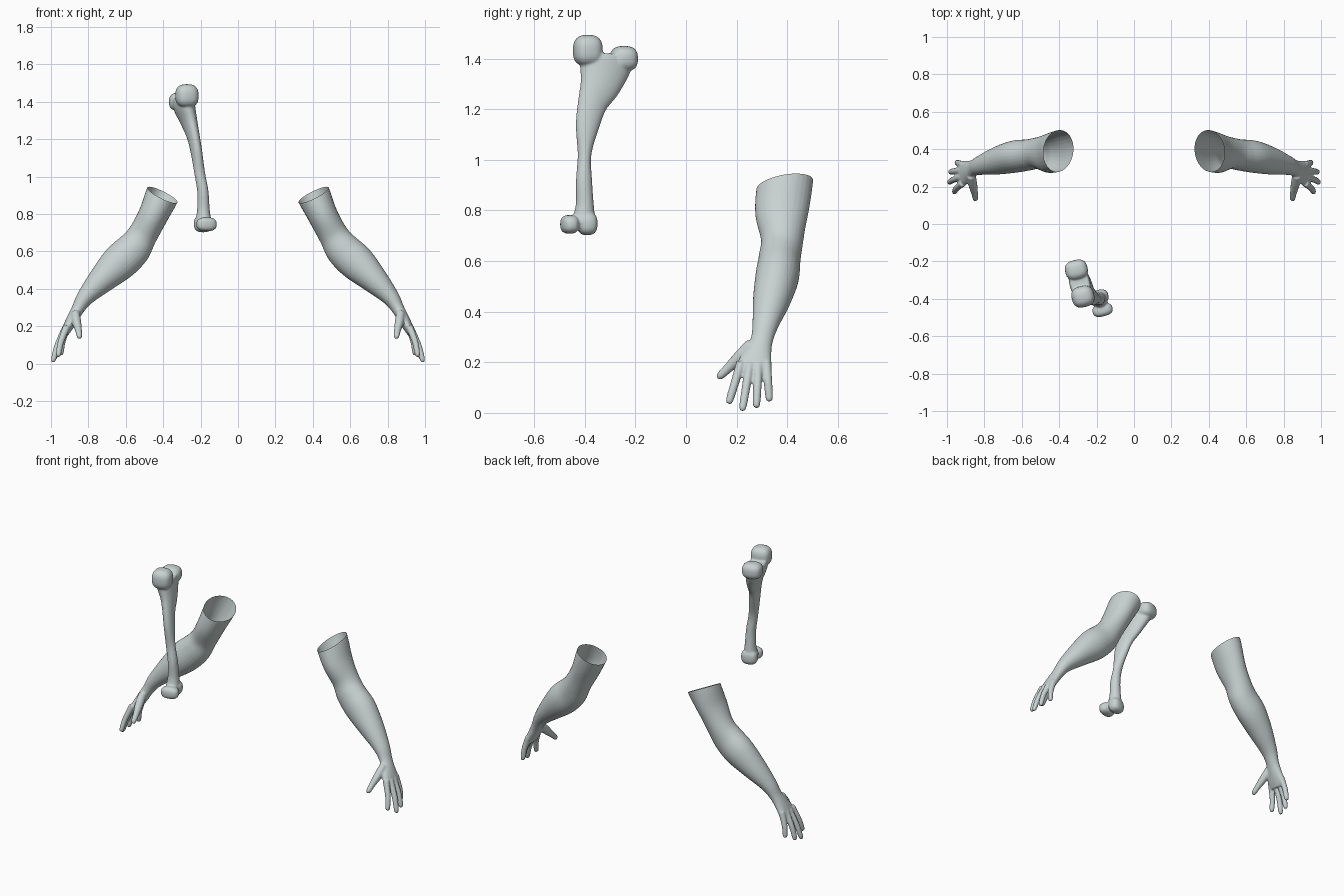
import bpy, bmesh, math
from mathutils import Vector

cube = bpy.data.objects.get("Cube")
if cube:
    bpy.data.objects.remove(cube, do_unlink=True)

clay = bpy.data.materials.new("pale_grey_green")
clay.use_nodes = True
COLOUR = (0.58, 0.65, 0.64, 1)
clay.diffuse_color = COLOUR
shader = next(n for n in clay.node_tree.nodes if n.type == "BSDF_PRINCIPLED")
shader.inputs["Base Color"].default_value = COLOUR
shader.inputs["Roughness"].default_value = 0.6


def resample(rows, steps=6):
    """Smooth curve through rows of numbers."""
    rows = [Vector(r) for r in rows]
    pts = [rows[0] * 2 - rows[1]] + rows + [rows[-1] * 2 - rows[-2]]
    out = []
    for a, b, c, d in zip(pts, pts[1:], pts[2:], pts[3:]):
        for k in range(steps):
            t = k / steps
            out.append(b + (c - a) * (t / 2)
                       + (a * 2 - b * 5 + c * 4 - d) * (t * t / 2)
                       + (b * 3 - a - c * 3 + d) * (t ** 3 / 2))
    return out + [rows[-1]]


def loft(bm, rows, side=(0, 1, 0), sides=28):
    """Closed tube through rows of x, y, z, depth radius, side radius."""
    rows = resample(rows)
    rings = []
    for i, row in enumerate(rows):
        ahead, behind = rows[min(i + 1, len(rows) - 1)], rows[max(i - 1, 0)]
        t = Vector((ahead - behind)[:3]).normalized()
        u = Vector(side).cross(t).normalized()
        v = t.cross(u)
        rings.append([bm.verts.new(Vector(row[:3])
                                   + u * (row[3] * math.cos(math.tau * k / sides))
                                   + v * (row[4] * math.sin(math.tau * k / sides)))
                      for k in range(sides)])
    for a, b in zip(rings, rings[1:]):
        for k in range(sides):
            j = (k + 1) % sides
            bm.faces.new((a[k], a[j], b[j], b[k]))
    bm.faces.new(rings[0][::-1])
    bm.faces.new(rings[-1])


def lobe(bm, centre, radii, turn, power=0.75):
    """Slightly boxy ellipsoid turned about the vertical."""
    new = bmesh.ops.create_uvsphere(bm, u_segments=32, v_segments=20, radius=1)["verts"]
    c, s = math.cos(turn), math.sin(turn)
    for vert in new:
        x, y, z = [math.copysign(abs(q) ** power, q) * r for q, r in zip(vert.co, radii)]
        vert.co = Vector(centre) + Vector((x * c - y * s, x * s + y * c, z))


def fuse(name, bm, voxel, rounds):
    """Melt the overlapping solids into one smooth skin."""
    bmesh.ops.recalc_face_normals(bm, faces=bm.faces)
    mesh = bpy.data.meshes.new(name)
    bm.to_mesh(mesh)
    bm.free()
    obj = bpy.data.objects.new(name, mesh)
    bpy.context.collection.objects.link(obj)
    remesh = obj.modifiers.new("Remesh", "REMESH")
    remesh.mode = "VOXEL"
    remesh.voxel_size = voxel
    smooth = obj.modifiers.new("Smooth", "SMOOTH")
    smooth.factor = 0.5
    smooth.iterations = rounds
    graph = bpy.context.evaluated_depsgraph_get()
    result = bpy.data.meshes.new_from_object(obj.evaluated_get(graph))
    obj.modifiers.clear()
    obj.data = result
    bpy.data.meshes.remove(mesh)
    finish(obj)
    return obj


def finish(obj):
    obj.data.materials.clear()
    obj.data.materials.append(clay)
    for p in obj.data.polygons:
        p.use_smooth = True
        p.material_index = 0


# Arm from above the open end down to the knuckles
bm = bmesh.new()
loft(bm, [
    (.36, .40, 1.0, .09, .11),
    (.405, .39, .9, .09, .11),
    (.455, .378, .79, .08, .105),
    (.512, .38, .685, .08, .084),
    (.562, .37, .61, .094, .083),
    (.638, .36, .537, .097, .086),
    (.732, .338, .445, .073, .074),
    (.816, .315, .355, .047, .053),
    (.857, .3, .29, .034, .044),
    (.885, .285, .24, .031, .054),
    (.912, .272, .19, .026, .068),
    (.928, .268, .155, .018, .064)])

# Fingers: root and tip
for root, tip in [((.915, .218, .2), (.962, .168, .036)),
                  ((.922, .252, .19), (.99, .222, .008)),
                  ((.922, .286, .19), (.983, .278, .02)),
                  ((.912, .318, .2), (.947, .33, .045))]:
    root, tip = Vector(root), Vector(tip)
    bend = Vector((.008, 0, 0))
    loft(bm, [(*root, .02, .019),
              (*(root.lerp(tip, .5) + bend), .017, .017),
              (*(root.lerp(tip, .9) + bend / 4), .014, .015),
              (*tip, .007, .008)], sides=16)

# Thumb
loft(bm, [(.87, .26, .27, .024, .026), (.862, .212, .22, .024, .026),
          (.852, .165, .175, .018, .019), (.848, .137, .148, .015, .016),
          (.847, .124, .137, .007, .008)], sides=16)
left_arm = fuse("left_arm", bm, 0.005, 5)

# Open the upper end and leave a hollow shell
bm = bmesh.new()
bm.from_mesh(left_arm.data)
bmesh.ops.bisect_plane(bm, geom=bm.verts[:] + bm.edges[:] + bm.faces[:],
                       plane_co=(.405, .39, .902), plane_no=(-.44, -.17, .88),
                       clear_outer=True)
bm.to_mesh(left_arm.data)

# Mirrored arm
for v in bm.verts:
    v.co.x = -v.co.x
bmesh.ops.reverse_faces(bm, faces=bm.faces)
right_mesh = bpy.data.meshes.new("right_arm")
bm.to_mesh(right_mesh)
bm.free()
right_arm = bpy.data.objects.new("right_arm", right_mesh)
bpy.context.collection.objects.link(right_arm)
finish(left_arm)
finish(right_arm)

# Bone: flaring shaft with two knobs at each end
bm = bmesh.new()
turn = math.radians(14)
loft(bm, [
    (-.185, -.405, .75, .045, .05),
    (-.185, -.4, .82, .034, .036),
    (-.188, -.403, .92, .03, .032),
    (-.205, -.401, 1.02, .029, .027),
    (-.222, -.39, 1.13, .03, .047),
    (-.24, -.37, 1.22, .033, .06),
    (-.263, -.338, 1.3, .043, .084),
    (-.288, -.318, 1.38, .056, .105),
    (-.29, -.315, 1.42, .05, .09)],
    side=(-math.sin(turn), math.cos(turn), 0))
lobe(bm, (-.273, -.388, 1.432), (.061, .057, .062), turn)
lobe(bm, (-.308, -.245, 1.4), (.061, .053, .05), turn)
lobe(bm, (-.168, -.46, .745), (.055, .034, .037), turn)
lobe(bm, (-.186, -.39, .748), (.05, .038, .046), turn)
fuse("bone", bm, 0.005, 8)
